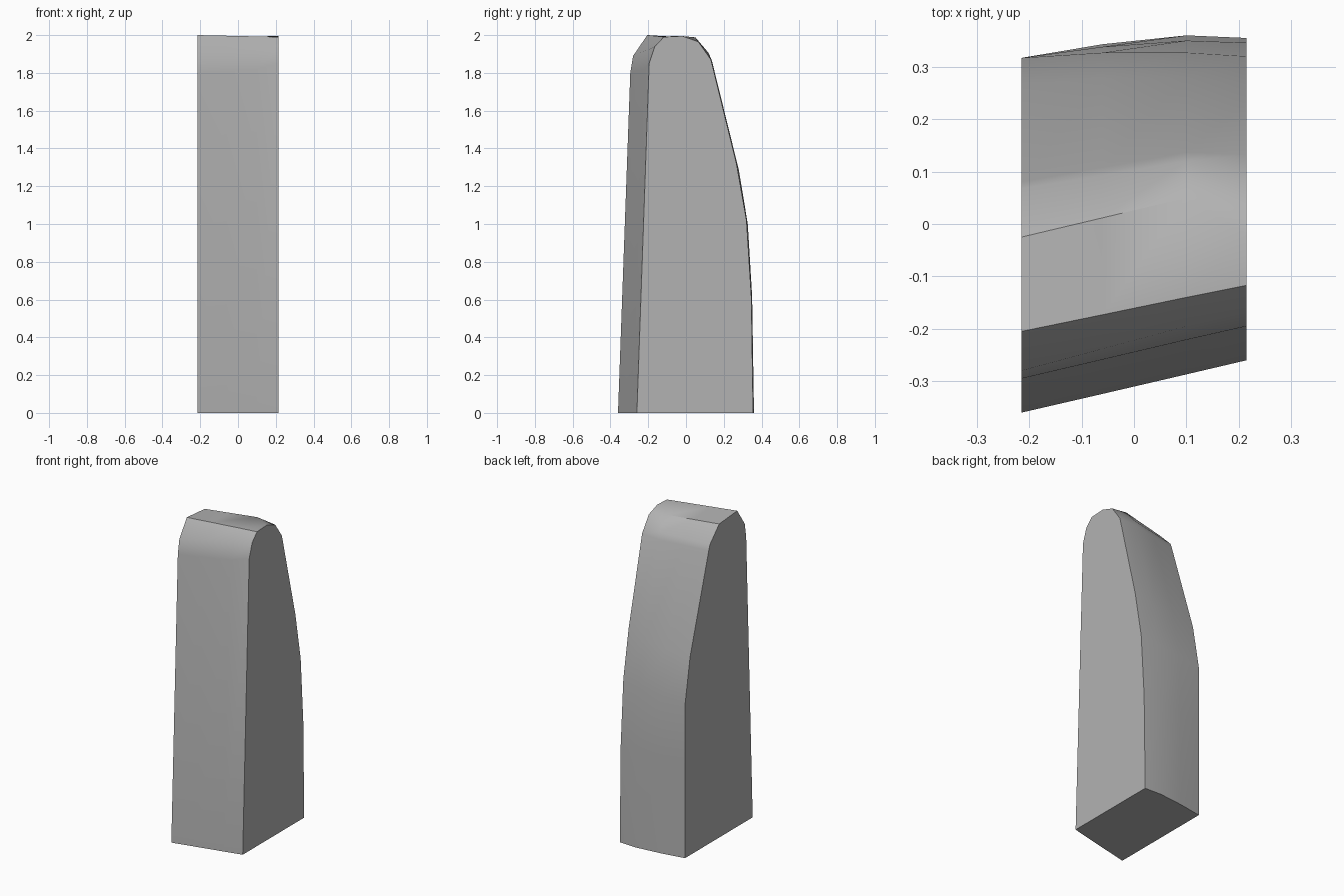
import bpy, bmesh, math

cube = bpy.data.objects.get("Cube")
if cube:
    bpy.data.objects.remove(cube, do_unlink=True)

grey = bpy.data.materials.new("mid_grey")
grey.use_nodes = True
COLOUR = (0.45, 0.45, 0.45, 1)
grey.diffuse_color = COLOUR
grey.node_tree.nodes["Principled BSDF"].inputs["Base Color"].default_value = COLOUR

# Side outlines (y, z), front foot over the crown to the back foot
RIGHT = [(-.36, 0), (-.295, 1.8), (-.28, 1.89), (-.205, 2), (-.025, 1.985), (.068, 1.89),
         (.08, 1.855), (.266, 1.255), (.317, .97), (.317, .6), (.317, 0)]
RIDGE = [(-.287, 0), (-.221, 1.82), (-.195, 1.925), (-.14, 1.993), (.05, 1.988), (.12, 1.905),
         (.137, 1.865), (.28, 1.285), (.327, 1), (.35, .62), (.36, 0)]
LEFT = [(-.26, 0), (-.195, 1.85), (-.165, 1.94), (-.117, 1.99), (-.02, 1.995), (.065, 1.965),
        (.132, 1.87), (.267, 1.32), (.32, 1.02), (.346, .61), (.355, 0)]


def blend(a, b, t, bulge):
    """Outline between two others, with the lower back pushed out."""
    return [(p[0] + (q[0] - p[0]) * t + (bulge if i > 6 else 0), p[1] + (q[1] - p[1]) * t)
            for i, (p, q) in enumerate(zip(a, b))]


sections = [(-.215, RIGHT), (-.06, blend(RIGHT, RIDGE, .49, .005)), (.1, RIDGE), (.215, LEFT)]

# Lofted body with flat sides and base
bm = bmesh.new()
rings = [[bm.verts.new((x, y, z)) for y, z in outline] for x, outline in sections]
for a, b in zip(rings, rings[1:]):
    for i in range(len(a)):
        j = (i + 1) % len(a)
        bm.faces.new((a[i], a[j], b[j], b[i]))
bm.faces.new(rings[0])
bm.faces.new(rings[-1])
bmesh.ops.recalc_face_normals(bm, faces=bm.faces)

mesh = bpy.data.meshes.new("tapered_block")
bm.to_mesh(mesh)
bm.free()
mesh.materials.append(grey)
block = bpy.data.objects.new("tapered_block", mesh)
bpy.context.collection.objects.link(block)

# Soft back and crown, crisp side edges
bpy.ops.object.select_all(action='DESELECT')
block.select_set(True)
bpy.context.view_layer.objects.active = block
bpy.ops.object.shade_smooth_by_angle(angle=math.radians(38))
